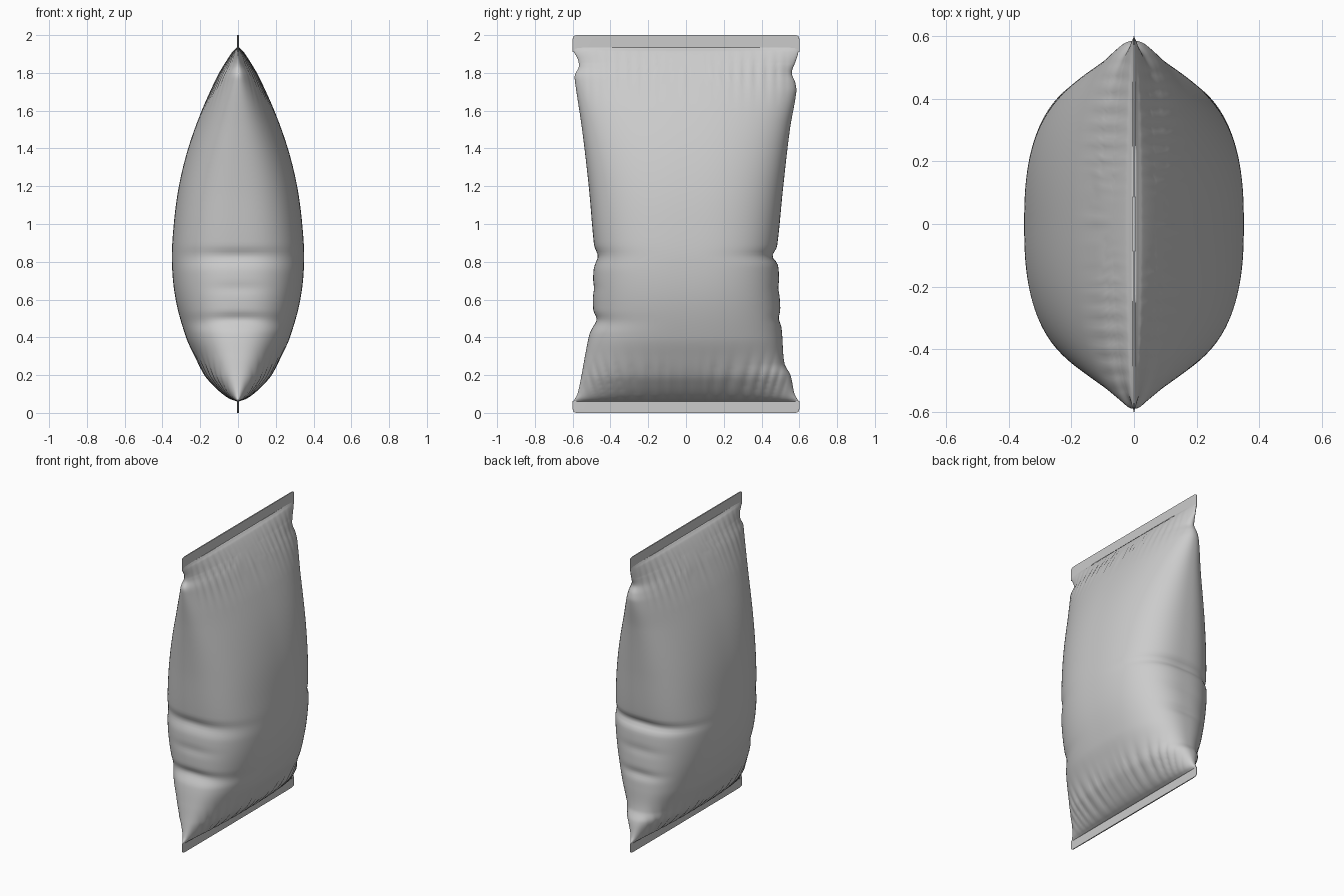
import bpy, math

if "Cube" in bpy.data.objects:
    bpy.data.objects.remove(bpy.data.objects["Cube"])

# Profiles as (height, value): half thickness in x and half width in y
THICK = [(0.06, .005), (.075, .04), (.1, .075), (.15, .125), (.2, .168), (.3, .228), (.4, .275),
         (.6, .33), (.8, .35), (1.0, .34), (1.2, .313), (1.4, .264), (1.6, .192),
         (1.75, .12), (1.85, .065), (1.91, .028), (1.935, .006)]
RIGHT = [(0.06, .597), (.1, .575), (.2, .553), (.26, .522), (.4, .51), (.6, .497), (.75, .491),
         (.79, .485), (.83, .465), (.88, .482), (1.2, .515), (1.5, .55), (1.7, .584),
         (1.75, .578), (1.8, .56), (1.86, .58), (1.9, .593), (1.935, .597)]
LEFT = [(0.06, .597), (.1, .575), (.2, .553), (.3, .535), (.42, .51), (.48, .485), (.54, .492),
        (.75, .49), (.83, .474), (.89, .487), (1.2, .515), (1.5, .55), (1.75, .587),
        (1.79, .588), (1.83, .568), (1.87, .572), (1.91, .592), (1.935, .597)]
SEGS = 192


def curve(pts, z):
    """Smooth interpolation through the profile points."""
    if z <= pts[0][0]:
        return pts[0][1]
    if z >= pts[-1][0]:
        return pts[-1][1]
    i = next(k for k in range(len(pts) - 1) if pts[k + 1][0] >= z)

    def slope(k):
        a, b = pts[max(k - 1, 0)], pts[min(k + 1, len(pts) - 1)]
        return (b[1] - a[1]) / (b[0] - a[0])
    (z0, v0), (z1, v1) = pts[i], pts[i + 1]
    h = z1 - z0
    t = (z - z0) / h
    return ((2*t**3 - 3*t*t + 1) * v0 + (t**3 - 2*t*t + t) * h * slope(i)
            + (3*t*t - 2*t**3) * v1 + (t**3 - t*t) * h * slope(i + 1))


def bump(v, centre, size):
    return math.exp(-((v - centre) / size) ** 2)


def wrinkles(y, z, side):
    """Pleats fanning from both seals, returned as an offset in x."""
    top = .007 * math.sin(y * 66 + side + 1.5 * math.sin(y * 9)) * bump(z, 1.8, .12)
    u = y / (.75 + .5 * z)
    low = .012 * math.sin(u * 42 + side * .8 + 1.3 * math.sin(u * 11)) * bump(z, .17, .1)
    return (top + low) * max(0, 1 - (y / .56) ** 4)


def body_ring(z):
    thick = curve(THICK, z)
    n = 2.05 + .55 * max(0, 1 - abs(z - .85) / 1.0) ** .5
    ring = []
    for k in range(SEGS):
        a = 2 * math.pi * k / SEGS
        c, s = math.cos(a), math.sin(a)
        width = curve(RIGHT if s > 0 else LEFT, z)
        fx = math.copysign(abs(c) ** (2 / n), c)
        y = math.copysign(abs(s) ** (2 / n), s) * width
        x = fx * thick
        if thick > .02:
            x += math.copysign(wrinkles(y, z, math.copysign(1, c)), c) * min(1, abs(fx) * 2)
        # Soft creases across the narrow sides
        edge = max(0, abs(s) - .75) * 4
        y -= math.copysign(.012 * edge * (bump(z, .83, .03) * .6 + bump(z, .5, .03)
                                          + .5 * bump(z, .66, .03)), s) * bump(x, 0, .17)
        ring.append((x, y, z))
    return ring


def seal_ring(z, outer):
    """Thin flat strip with rounded outer corners."""
    r = .02
    d = max(0, r - abs(z - outer))
    width = .6 - r + math.sqrt(max(0, r * r - d * d))
    return [(.004 * math.copysign(abs(math.cos(a)) ** .3, math.cos(a)), width * math.sin(a), z)
            for a in (2 * math.pi * k / SEGS for k in range(SEGS))]


def loft(name, rings):
    verts = [p for ring in rings for p in ring]
    faces = []
    for i in range(len(rings) - 1):
        for k in range(SEGS):
            j = (k + 1) % SEGS
            faces.append((i*SEGS + k, i*SEGS + j, (i+1)*SEGS + j, (i+1)*SEGS + k))
    faces.append(tuple(reversed(range(SEGS))))
    faces.append(tuple(range(len(verts) - SEGS, len(verts))))
    mesh = bpy.data.meshes.new(name)
    mesh.from_pydata(verts, [], faces)
    mesh.update()
    obj = bpy.data.objects.new(name, mesh)
    bpy.context.collection.objects.link(obj)
    bpy.ops.object.select_all(action='DESELECT')
    obj.select_set(True)
    bpy.context.view_layer.objects.active = obj
    bpy.ops.object.shade_smooth_by_angle(angle=math.radians(50))
    return obj


# Puffed pouch, with rows packed closer together near the seals
ROWS = 170
heights = []
for i in range(ROWS + 1):
    t = i / ROWS
    heights.append(.06 + 1.875 * (t - .1 * math.sin(2 * math.pi * t)))
loft("bag_body", [body_ring(z) for z in heights])

# Flat crimped seals
steps = (0, .002, .006, .012, .02, .064)
loft("bottom_seal", [seal_ring(z, 0) for z in steps])
loft("top_seal", [seal_ring(2 - z, 2) for z in reversed(steps + (.09,))])
